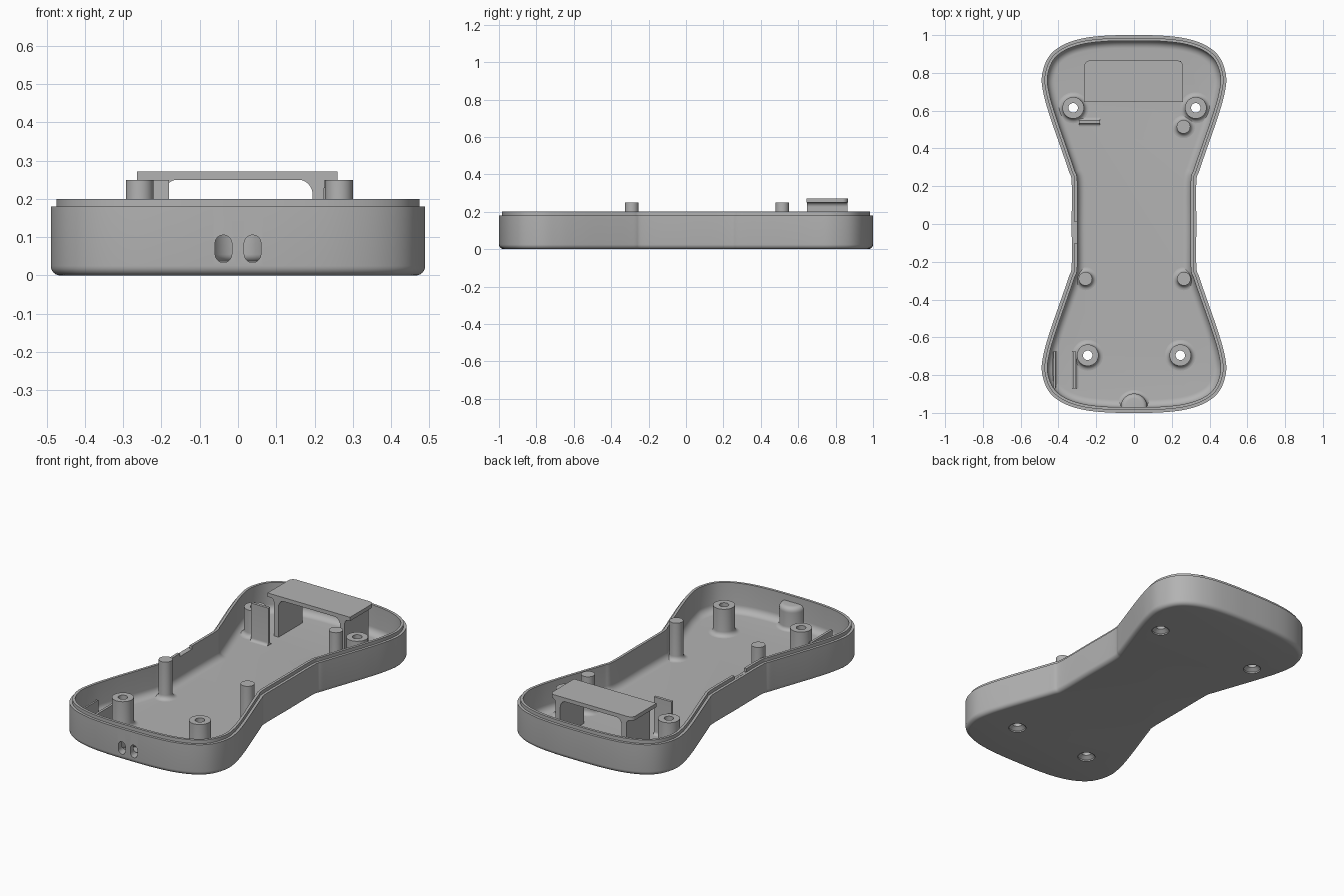
import bpy, bmesh, math
from mathutils import Vector

if "Cube" in bpy.data.objects:
    bpy.data.objects.remove(bpy.data.objects["Cube"], do_unlink=True)

FLOOR = 0.035
BOSS_TOP = 0.19
POST_TOP = 0.25
BOSSES = [(-0.245, -0.695), (0.245, -0.695), (-0.322, 0.615), (0.327, 0.615)]
POSTS = [(-0.257, -0.29), (0.264, -0.29), (0.262, 0.515)]

grey = bpy.data.materials.new("plain_grey")
grey.use_nodes = True
grey.diffuse_color = (0.45, 0.45, 0.45, 1)
grey.node_tree.nodes["Principled BSDF"].inputs["Base Color"].default_value = grey.diffuse_color


def finish(name, bm):
    bmesh.ops.recalc_face_normals(bm, faces=bm.faces)
    mesh = bpy.data.meshes.new(name)
    bm.to_mesh(mesh)
    bm.free()
    mesh.materials.append(grey)
    ob = bpy.data.objects.new(name, mesh)
    bpy.context.collection.objects.link(ob)
    return ob


def skin(bm, rings, wrap_rings=False, wrap=True):
    """Join successive rings of coordinates with quads."""
    vs = [[bm.verts.new(p) for p in ring] for ring in rings]
    pairs = list(zip(vs, vs[1:])) + ([(vs[-1], vs[0])] if wrap_rings else [])
    n = len(vs[0])
    for a, b in pairs:
        for i in range(n if wrap else n - 1):
            j = (i + 1) % n
            bm.faces.new((a[i], a[j], b[j], b[i]))
    return vs


def lathe(name, profile, centre, tube=False, arc=math.tau, steps=40):
    """Turn (radius, z) points around a vertical axis."""
    full = arc == math.tau
    angles = [arc * i / steps for i in range(steps if full else steps + 1)]
    bm = bmesh.new()
    rings = [[(centre[0] + r * math.cos(a), centre[1] + r * math.sin(a), z) for a in angles]
             for r, z in profile]
    vs = skin(bm, rings, tube, full)
    if full and not tube:
        bm.faces.new(vs[0])
        bm.faces.new(vs[-1])
    elif not full:
        bm.faces.new(vs[-1])
    return finish(name, bm)


def prism(name, pts, axis, lo, hi):
    """Extrude a 2D outline along the x, y or z axis."""
    place = {"x": lambda p, t: (t, p[0], p[1]),
             "y": lambda p, t: (p[0], t, p[1]),
             "z": lambda p, t: (p[0], p[1], t)}[axis]
    bm = bmesh.new()
    vs = skin(bm, [[place(p, t) for p in pts] for t in (lo, hi)])
    bm.faces.new(vs[0])
    bm.faces.new(vs[1])
    return finish(name, bm)


def arc_pts(cx, cy, r, start, end, steps=8):
    return [(cx + r * math.cos(math.radians(start + (end - start) * i / steps)),
             cy + r * math.sin(math.radians(start + (end - start) * i / steps)))
            for i in range(steps + 1)]


def flare(r, top, size=0.025):
    """Upright edge with a concave fillet at the floor."""
    base = arc_pts(r + size, FLOOR + size, size, 270, 180, 6)
    return [(r + size, FLOOR - 0.01)] + base + [(r, top)]


def rib(name, centre, half, top, axis, lo, hi):
    side = flare(half, top, 0.016)
    pts = [(centre + u, z) for u, z in side]
    pts += [(centre - u, z) for u, z in reversed(side)]
    return prism(name, pts, axis, lo, hi)


def smooth_path(ctrl, steps=7):
    """Catmull-Rom interpolation through the control points."""
    p = [Vector(c) for c in ctrl]
    first, last = p[1] * 1, p[-2] * 1
    first.x, last.y = -first.x, -last.y
    p = [first] + p + [last]
    out = []
    for a, b, c, d in zip(p, p[1:], p[2:], p[3:]):
        for i in range(steps):
            t = i / steps
            out.append(0.5 * (2 * b + (c - a) * t + (2 * a - 5 * b + 4 * c - d) * t * t
                              + (3 * b - a - 3 * c + d) * t ** 3))
    return out + [p[-2]]


# Waisted outline: one quarter, mirrored twice
quarter = smooth_path([(0, 1), (0.15, 0.997), (0.28, 0.981), (0.385, 0.943), (0.455, 0.88),
                       (0.488, 0.78), (0.477, 0.68), (0.442, 0.56), (0.39, 0.41),
                       (0.345, 0.28), (0.33, 0.22), (0.33, 0)])
half = quarter + [Vector((p.x, -p.y)) for p in reversed(quarter[:-1])]
outline = half + [Vector((-p.x, p.y)) for p in reversed(half[1:-1])]


def inset(distance, z):
    ring = []
    for i, p in enumerate(outline):
        t = (outline[(i + 1) % len(outline)] - outline[i - 1]).normalized()
        ring.append((p.x + t.y * distance, p.y - t.x * distance, z))
    return ring


# Tray: rounded underside, stepped rim, filleted floor
section = [(0.025 - u, z) for u, z in arc_pts(0, 0.025, 0.025, 270, 360, 6)]
section += [(0, 0.18), (0.015, 0.18), (0.015, 0.2), (0.03, 0.2)]
section += [(0.07 - u, z) for u, z in arc_pts(0, FLOOR + 0.04, 0.04, 360, 270, 8)]
bm = bmesh.new()
rings = skin(bm, [inset(d, z) for d, z in section])
bm.faces.new(rings[0])
bm.faces.new(rings[-1])
tray = finish("tray", bm)

# Cutters: screw holes, two front slots, rim notch
cutters = [lathe("screw_cutter", [(0.047, -0.02), (0.047, 0.008), (0.025, 0.024), (0.025, 0.06)], c)
           for c in BOSSES]
for x in (-0.038, 0.038):
    pts = arc_pts(x, 0.084, 0.022, 0, 180) + arc_pts(x, 0.056, 0.022, 180, 360)
    cutters.append(prism("slot_cutter", pts, "y", -1.1, -0.945))
cutters.append(prism("notch_cutter", [(-0.4, -0.1), (-0.28, -0.1), (-0.28, 0.01), (-0.4, 0.01)],
                     "z", 0.181, 0.3))
for c in cutters:
    mod = tray.modifiers.new("cut", "BOOLEAN")
    mod.operation, mod.solver, mod.object = "DIFFERENCE", "EXACT", c
bpy.context.view_layer.update()
cut = bpy.data.meshes.new_from_object(tray.evaluated_get(bpy.context.evaluated_depsgraph_get()))
tray.modifiers.clear()
tray.data = cut
for c in cutters:
    bpy.data.objects.remove(c, do_unlink=True)

# Hollow screw bosses and solid locating posts
for c in BOSSES:
    lathe("screw_boss", flare(0.057, BOSS_TOP) + [(0.025, BOSS_TOP), (0.025, FLOOR - 0.01)],
          c, tube=True)
for c in POSTS:
    lathe("locating_post", flare(0.036, POST_TOP), c)

# Rounded housing behind the front slots
housing = flare(0.07, 0.135, 0.02) + arc_pts(0.045, 0.14, 0.025, 0, 90, 5)
lathe("slot_housing", housing, (0, -0.968), arc=math.pi)

# Upright plate and the pair of low ribs
rib("upright_plate", 0.54, 0.008, 0.25, "x", -0.29, -0.18)
rib("inner_rib", -0.315, 0.007, 0.13, "y", -0.87, -0.675)
rib("outer_rib", -0.42, 0.005, 0.12, "y", -0.87, -0.675)

# Raised bridge: deck with rounded back corners on two flared legs
deck = [(-0.264, 0.645), (0.26, 0.645)]
deck += arc_pts(0.23, 0.835, 0.03, 0, 90) + arc_pts(-0.234, 0.835, 0.03, 90, 180)
prism("bridge_deck", deck, "z", 0.25, 0.272)
for s in (-1, 1):
    leg = [(0.225, FLOOR - 0.01)] + arc_pts(0.25, 0.226, 0.025, 180, 90)
    leg += arc_pts(0.155, 0.211, 0.04, 90, 0) + [(0.195, FLOOR - 0.01)]
    prism("bridge_leg", [(s * x, z) for x, z in leg], "y", 0.647, 0.863)

# Smooth the rounded surfaces, keep the edges crisp
bpy.ops.object.select_all(action="DESELECT")
for ob in bpy.context.collection.objects:
    if ob.type == "MESH" and ob.data.materials and ob.data.materials[0] == grey:
        ob.select_set(True)
        bpy.context.view_layer.objects.active = ob
bpy.ops.object.shade_smooth_by_angle(angle=math.radians(35))
